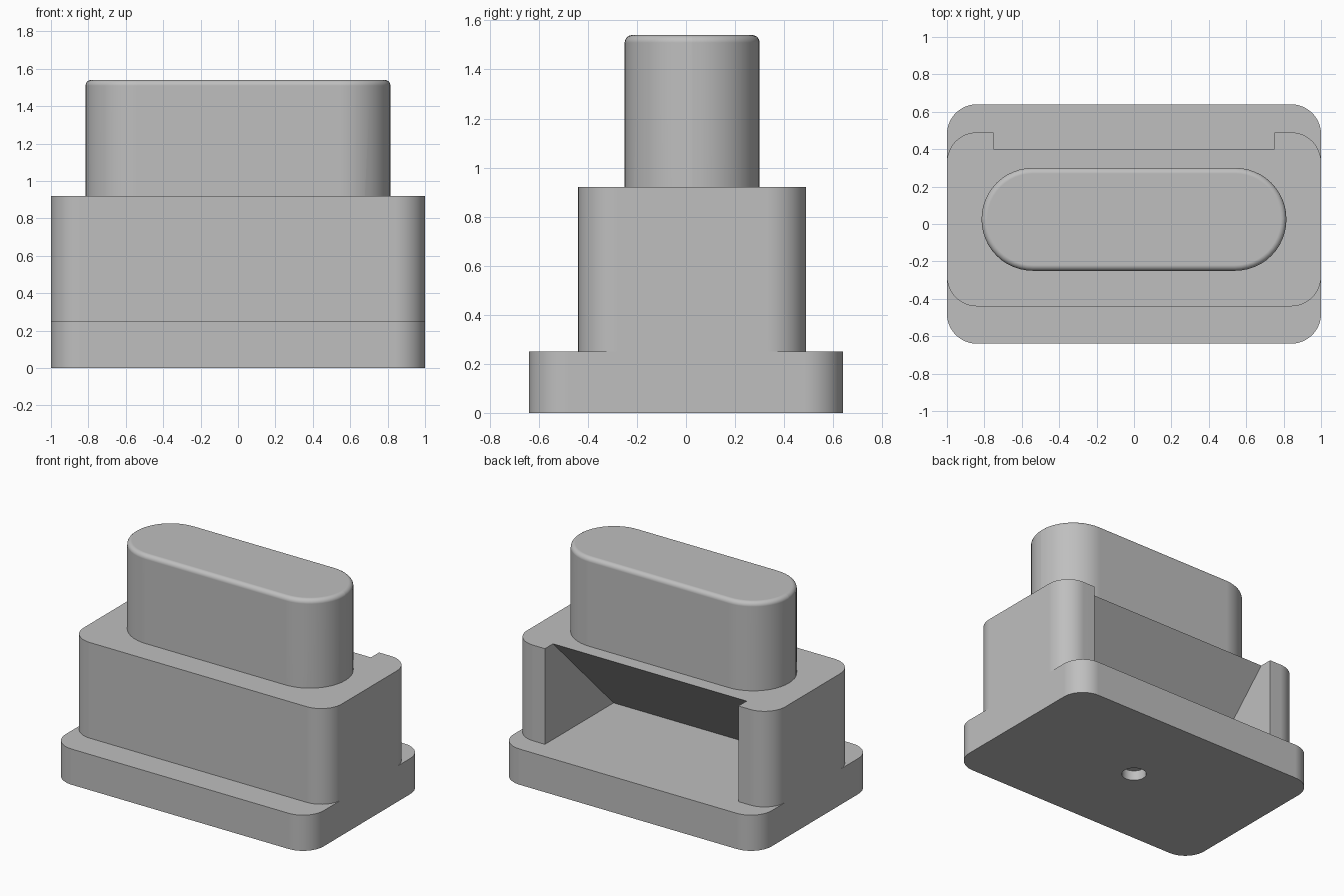
import bpy
import bmesh
from math import cos, sin, pi, radians

cube = bpy.data.objects.get("Cube")
if cube:
    bpy.data.objects.remove(cube, do_unlink=True)

grey = bpy.data.materials.new("plain grey")
grey.use_nodes = True
colour = (0.52, 0.52, 0.52, 1)
grey.diffuse_color = colour
grey.node_tree.nodes["Principled BSDF"].inputs["Base Color"].default_value = colour


def finish(name, bm):
    bmesh.ops.recalc_face_normals(bm, faces=bm.faces)
    mesh = bpy.data.meshes.new(name)
    bm.to_mesh(mesh)
    bm.free()
    mesh.materials.append(grey)
    obj = bpy.data.objects.new(name, mesh)
    bpy.context.collection.objects.link(obj)
    return obj


def rounded_block(name, half_x, y0, y1, z0, z1, radius, top_fillet=0, steps=12):
    """Upright prism with rounded corners and an optional rounded top rim."""
    bm = bmesh.new()
    centres = [(half_x - radius, y1 - radius), (radius - half_x, y1 - radius),
               (radius - half_x, y0 + radius), (half_x - radius, y0 + radius)]
    verts = []
    for quarter, (cx, cy) in enumerate(centres):
        for i in range(steps + 1):
            a = (quarter + i / steps) * pi / 2
            verts.append(bm.verts.new((cx + radius * cos(a), cy + radius * sin(a), z0)))
    bmesh.ops.remove_doubles(bm, verts=verts, dist=0.0001)
    face = bm.faces.new(list(v for v in verts if v.is_valid))
    extruded = bmesh.ops.extrude_face_region(bm, geom=[face], use_keep_orig=True)
    top = [g for g in extruded["geom"] if isinstance(g, bmesh.types.BMVert)]
    bmesh.ops.translate(bm, verts=top, vec=(0, 0, z1 - z0))
    bmesh.ops.recalc_face_normals(bm, faces=bm.faces)
    if top_fillet:
        rim = [e for e in bm.edges if all(v.co.z > z1 - 0.001 for v in e.verts)]
        bmesh.ops.bevel(bm, geom=rim, offset=top_fillet, segments=7,
                        profile=0.5, affect='EDGES', clamp_overlap=True)
    return finish(name, bm)


def combine(target, other, operation):
    mod = target.modifiers.new(operation.lower(), 'BOOLEAN')
    mod.operation = operation
    mod.solver = 'EXACT'
    mod.object = other
    bpy.context.view_layer.objects.active = target
    bpy.ops.object.modifier_apply(modifier=mod.name)
    bpy.data.objects.remove(other, do_unlink=True)


# Base plate, body and rounded plunger
base = rounded_block("stepped_housing", 1, -0.64, 0.64, 0, 0.25, 0.16)
body = rounded_block("body", 1, -0.44, 0.49, 0.1, 0.92, 0.16)
plunger = rounded_block("plunger", 0.815, -0.25, 0.30, 0.905, 1.54, 0.274, 0.08)

# Sloping recess in the back of the body, 45 degrees under the top edge
bm = bmesh.new()
profile = [(0.8, 0.0), (0.8, 1.0), (0.48, 1.0), (-0.42, 0.1), (-0.42, 0.0)]
section = bm.faces.new([bm.verts.new((-0.75, y, z)) for y, z in profile])
extruded = bmesh.ops.extrude_face_region(bm, geom=[section], use_keep_orig=True)
bmesh.ops.translate(bm, vec=(1.5, 0, 0), verts=[
    g for g in extruded["geom"] if isinstance(g, bmesh.types.BMVert)])
wedge = finish("recess_cutter", bm)
combine(body, wedge, 'DIFFERENCE')

# Shallow round socket under the base
bm = bmesh.new()
bmesh.ops.create_cone(bm, cap_ends=True, segments=32, radius1=0.08, radius2=0.08, depth=0.14)
socket = finish("socket_cutter", bm)
combine(base, socket, 'DIFFERENCE')

# Join into one clean solid
combine(base, body, 'UNION')
combine(base, plunger, 'UNION')

bpy.ops.object.select_all(action='DESELECT')
base.select_set(True)
bpy.context.view_layer.objects.active = base
bpy.ops.object.shade_smooth_by_angle(angle=radians(30))
weighted = base.modifiers.new("even shading", 'WEIGHTED_NORMAL')
weighted.keep_sharp = True
